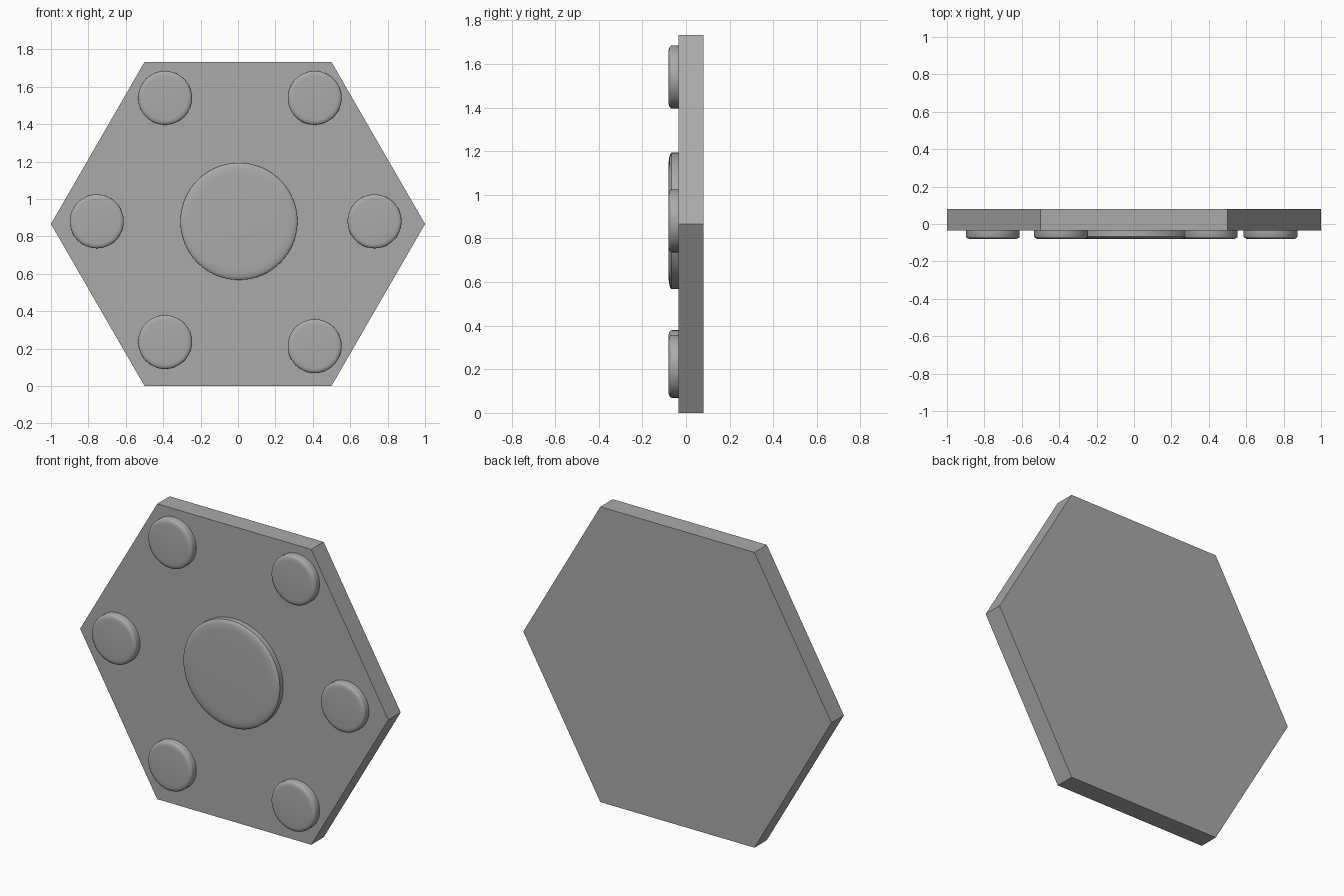
import bpy, bmesh, math
from mathutils import Matrix, Vector

cube = bpy.data.objects.get("Cube")
if cube:
    bpy.data.objects.remove(cube, do_unlink=True)

MID_Z = math.sqrt(3) / 2
FRONT, PLATE_FRONT, BACK = -0.08, -0.035, 0.08

grey = bpy.data.materials.new("plain grey")
grey.use_nodes = True
colour = (0.4, 0.4, 0.4, 1)
grey.diffuse_color = colour
grey.node_tree.nodes["Principled BSDF"].inputs["Base Color"].default_value = colour


def finish(name, bm, smooth=False):
    bmesh.ops.recalc_face_normals(bm, faces=bm.faces)
    mesh = bpy.data.meshes.new(name)
    bm.to_mesh(mesh)
    bm.free()
    mesh.materials.append(grey)
    obj = bpy.data.objects.new(name, mesh)
    bpy.context.collection.objects.link(obj)
    if smooth:
        bpy.ops.object.select_all(action='DESELECT')
        obj.select_set(True)
        bpy.context.view_layer.objects.active = obj
        bpy.ops.object.shade_smooth_by_angle(angle=math.radians(40))
    return obj


# Hexagonal plate, corners pointing left and right
bm = bmesh.new()
bmesh.ops.create_cone(bm, cap_ends=True, segments=6, radius1=1, radius2=1,
                      depth=BACK - PLATE_FRONT)
corner = max(bm.verts, key=lambda v: v.co.x).co
turn = Matrix.Rotation(-math.atan2(corner.y, corner.x), 4, 'Z')
place = Matrix.Translation((0, (BACK + PLATE_FRONT) / 2, MID_Z))
bm.transform(place @ Matrix.Rotation(math.pi / 2, 4, 'X') @ turn)
finish("hexagon_plate", bm)


def button(name, x, z, radius, segments):
    """Round button with a softened front rim."""
    bm = bmesh.new()
    rim_width, rim_depth, steps = radius * 0.19, 0.014, 4
    profile = [(radius, PLATE_FRONT + 0.01)]
    for i in range(steps + 1):
        a = math.pi / 2 * i / steps
        profile.append((radius - rim_width * (1 - math.cos(a)),
                        FRONT + rim_depth * (1 - math.sin(a))))
    rings = []
    for r, y in profile:
        angles = [2 * math.pi * k / segments for k in range(segments)]
        rings.append([bm.verts.new(Vector((x + r * math.cos(a), y, z + r * math.sin(a))))
                      for a in angles])
    for lower, upper in zip(rings, rings[1:]):
        for k in range(segments):
            n = (k + 1) % segments
            bm.faces.new((lower[k], lower[n], upper[n], upper[k]))
    bm.faces.new(rings[-1])
    bm.faces.new(rings[0])
    finish(name, bm, smooth=True)


# Large centre button and six small ones around it
button("centre_button", 0.005, 0.88, 0.313, 64)
small = {
    "upper_right": (-0.39, 1.54), "upper_left": (0.41, 1.54),
    "middle_right": (-0.755, 0.88), "middle_left": (0.73, 0.88),
    "lower_right": (-0.39, 0.235), "lower_left": (0.41, 0.213),
}
for side, (x, z) in small.items():
    button(side + "_button", x, z, 0.144, 48)
